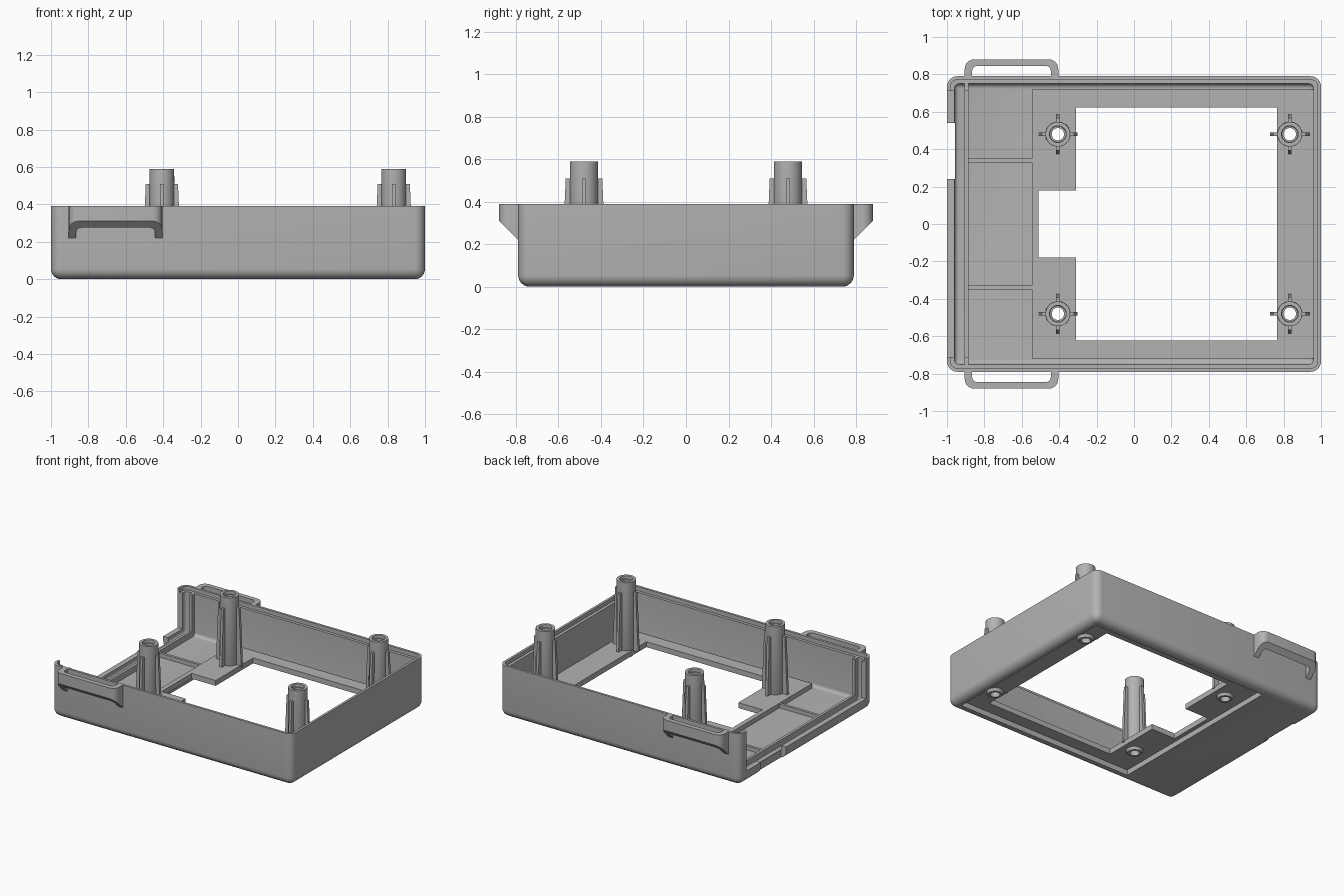
import bpy, bmesh, math
from mathutils import Vector, Matrix

if "Cube" in bpy.data.objects:
    bpy.data.objects.remove(bpy.data.objects["Cube"], do_unlink=True)

grey = bpy.data.materials.new("light_grey_plastic")
grey.use_nodes = True
COLOUR = (0.45, 0.45, 0.45, 1)
grey.diffuse_color = COLOUR
grey.node_tree.nodes["Principled BSDF"].inputs["Base Color"].default_value = COLOUR


def finish(name, bm):
    bmesh.ops.recalc_face_normals(bm, faces=bm.faces)
    mesh = bpy.data.meshes.new(name)
    bm.to_mesh(mesh)
    bm.free()
    mesh.materials.append(grey)
    ob = bpy.data.objects.new(name, mesh)
    bpy.context.collection.objects.link(ob)
    return ob


def block_mesh(lo, hi, radius=0, bottom=False):
    """Box between two corners, with rounded uprights and optionally a rounded underside."""
    bm = bmesh.new()
    bmesh.ops.create_cube(bm, size=1)
    lo, hi = Vector(lo), Vector(hi)
    for v in bm.verts:
        v.co = Vector((lo[i] + (v.co[i] + 0.5) * (hi[i] - lo[i]) for i in range(3)))
    if radius:
        def chosen(e):
            a, b = e.verts
            upright = abs(a.co.z - b.co.z) > 1e-5
            return upright or (bottom and max(a.co.z, b.co.z) < lo.z + 1e-5)
        bmesh.ops.bevel(bm, geom=[e for e in bm.edges if chosen(e)], offset=radius,
                        segments=6, profile=0.5, affect='EDGES')
    return bm


def block(name, lo, hi, radius=0, bottom=False):
    return finish(name, block_mesh(lo, hi, radius, bottom))


def activate(ob):
    bpy.ops.object.select_all(action='DESELECT')
    ob.select_set(True)
    bpy.context.view_layer.objects.active = ob


def cut(ob, cutter):
    """Subtract the cutter and discard it."""
    mod = ob.modifiers.new("cut", 'BOOLEAN')
    mod.operation, mod.solver, mod.object = 'DIFFERENCE', 'EXACT', cutter
    activate(ob)
    bpy.ops.object.modifier_apply(modifier=mod.name)
    bpy.data.objects.remove(cutter, do_unlink=True)


def smooth(ob):
    activate(ob)
    bpy.ops.object.shade_smooth_by_angle(angle=math.radians(35))


X, Y, H = 1.0, 0.79, 0.39
FLOOR, SILL = 0.045, 0.09

# Tray shell: rounded tub, stepped rim, open right end with a low sill
tray = block("tray_shell", (-X, -Y, 0), (X, Y, H), 0.055, True)
cut(tray, block("cavity", (-0.96, -0.75, FLOOR), (0.96, 0.75, 1), 0.025, True))
cut(tray, block("rim_step", (-0.982, -0.772, 0.36), (0.982, 0.772, 1), 0.04))
cut(tray, block("end_opening", (-1.2, -0.71, SILL), (-0.93, 0.71, 1)))
cut(tray, block("cable_notch", (-1.2, 0.24, -1), (-0.957, 0.54, 1)))
cut(tray, block("underside_recess", (-0.54, -0.715, -1), (0.935, 0.715, 0.07)))
smooth(tray)

# Raised floor frame with its window and tab gap
POSTS = [(x, y) for x in (-0.407, 0.833) for y in (-0.48, 0.48)]
frame = block("floor_frame", (-0.545, -0.72, 0.04), (0.962, 0.72, 0.08))
cut(frame, block("window", (-0.31, -0.622, -1), (0.765, 0.622, 1)))
cut(frame, block("tab_gap", (-0.51, -0.178, -1), (-0.2, 0.178, 1)))
for x, y in POSTS:
    cut(frame, block("post_hole", (x - 0.04, y - 0.04, -1), (x + 0.04, y + 0.04, 1), 0.035))
smooth(frame)

# Hollow screw posts, each with four tapering ribs
PROFILE = [(0.033, 0.02), (0.048, 0.02), (0.06, 0.04), (0.068, 0.06), (0.066, 0.59),
           (0.045, 0.59), (0.043, 0.57), (0.033, 0.57)]
for n, (x, y) in enumerate(POSTS, 1):
    bm = bmesh.new()
    ring = [bm.verts.new((r, 0, z)) for r, z in PROFILE]
    edges = [bm.edges.new((ring[i - 1], ring[i])) for i in range(len(ring))]
    bmesh.ops.spin(bm, geom=ring + edges, cent=(0, 0, 0), axis=(0, 0, 1),
                   angle=math.tau, steps=32, use_merge=True)
    bmesh.ops.remove_doubles(bm, verts=bm.verts, dist=1e-5)
    post = finish(f"screw_post_{n}", bm)
    post.location = (x, y, 0)
    smooth(post)
    for k in range(4):
        bm = block_mesh((0.055, -0.01, 0.07), (0.105, 0.01, 0.51))
        for v in bm.verts:
            if v.co.z > 0.5 and v.co.x > 0.1:
                v.co.x = 0.086
        bmesh.ops.rotate(bm, verts=bm.verts, matrix=Matrix.Rotation(k * math.pi / 2, 3, 'Z'))
        rib = finish(f"post_{n}_rib_{k + 1}", bm)
        rib.location = (x, y, 0)

# Side loops: U-shaped bars with a slanted underside, one on each long wall
for side, name in ((1, "back_loop"), (-1, "front_loop")):
    loop = block(name, (-0.905, 0.6, 0.15), (-0.405, 0.88, H), 0.05)
    cut(loop, block("loop_gap", (-0.865, 0.5, -1), (-0.445, 0.845, 1), 0.025))
    cut(loop, block("wall_side", (-2, 0, -1), (2, 0.775, 1)))
    bm = bmesh.new()
    bm.from_mesh(loop.data)
    geom = bm.verts[:] + bm.edges[:] + bm.faces[:]
    bmesh.ops.bisect_plane(bm, geom=geom, plane_co=(0, Y, 0.22), plane_no=(0, 1, -1),
                           clear_outer=True)
    bmesh.ops.holes_fill(bm, edges=[e for e in bm.edges if e.is_boundary])
    for v in bm.verts:
        v.co.y *= side
    bmesh.ops.recalc_face_normals(bm, faces=bm.faces)
    bm.to_mesh(loop.data)
    bm.free()
    smooth(loop)

# U-shaped rib that forms the end panel slot
slot = block("panel_slot_rib", (-0.905, -0.755, 0.03), (-0.885, 0.755, 0.36))
cut(slot, block("slot_opening", (-2, -0.715, SILL), (2, 0.715, 1)))

# Low floor ribs joining the slot to the frame
for y, name in ((0.34, "back_floor_rib"), (-0.34, "front_floor_rib")):
    block(name, (-0.89, y - 0.01, 0.03), (-0.54, y + 0.01, 0.075))
